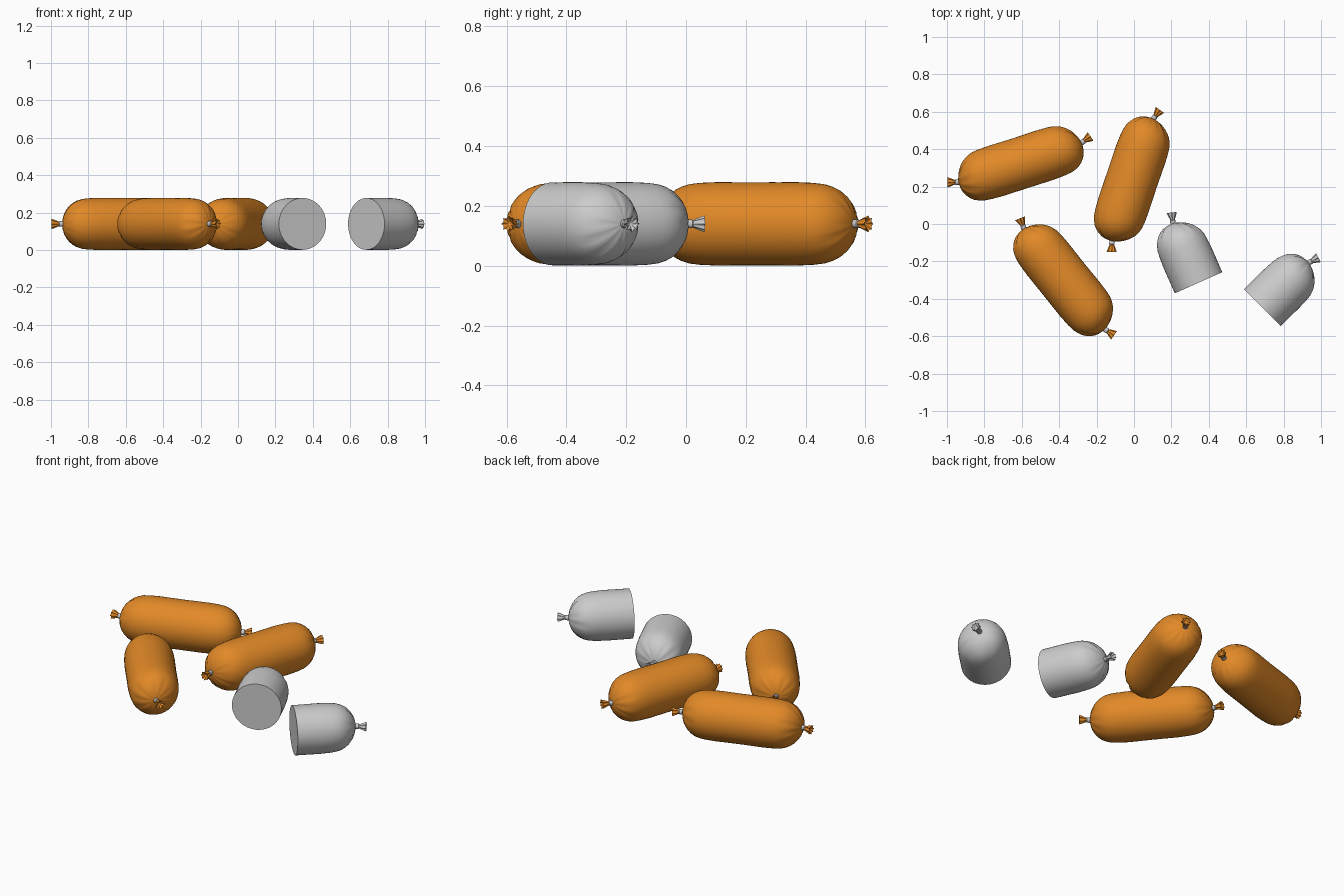
import bpy, bmesh, math, random
from mathutils import Matrix

if "Cube" in bpy.data.objects:
    bpy.data.objects.remove(bpy.data.objects["Cube"])

random.seed(4)
N = 48
H = 0.345        # half length of the casing
ZC = 0.14        # axis height
TILT = math.radians(17)

orange = bpy.data.materials.new("orange_casing")
orange.diffuse_color = (0.76, 0.25, 0.02, 1)
orange.use_nodes = True
orange.node_tree.nodes["Principled BSDF"].inputs["Base Color"].default_value = orange.diffuse_color


def skin(bm, rings, cap_start=False, cap_end=False):
    """Join rings of points with quads, optionally closing the ends."""
    vs = [[bm.verts.new(p) for p in ring] for ring in rings]
    n = len(vs[0])
    for a, b in zip(vs, vs[1:]):
        for i in range(n):
            j = (i + 1) % n
            bm.faces.new((a[i], a[j], b[j], b[i]))
    if cap_start:
        bm.faces.new(vs[0][::-1])
    if cap_end:
        bm.faces.new(vs[-1])


def finish(bm, name, matrix, mat):
    bmesh.ops.recalc_face_normals(bm, faces=bm.faces)
    me = bpy.data.meshes.new(name)
    bm.to_mesh(me)
    bm.free()
    ob = bpy.data.objects.new(name, me)
    bpy.context.collection.objects.link(ob)
    ob.matrix_world = matrix
    if mat:
        me.materials.append(mat)
    bpy.ops.object.select_all(action='DESELECT')
    ob.select_set(True)
    bpy.context.view_layer.objects.active = ob
    bpy.ops.object.shade_smooth_by_angle(angle=math.radians(40))
    return ob


# half profile of the casing: distance from middle, radius
PROFILE = [(0.14, 0.1395), (0.2, 0.137), (0.235, 0.133), (0.262, 0.125), (0.284, 0.114),
           (0.303, 0.099), (0.319, 0.081), (0.331, 0.061), (0.339, 0.04), (H, 0.012)]


def casing(name, matrix, half, mat):
    stations = [(0, 0.1385)] + PROFILE
    if not half:
        stations = [(-s, r) for s, r in PROFILE[::-1]] + stations
    # pinched creases of varied length that run into each knot
    starts = {e: {k: random.uniform(0.24, 0.32) for k in range(0, N, 4)} for e in (-1, 1)}
    rings = []
    for s, r in stations:
        e = 1 if s >= 0 else -1
        phi = e * 0.13 * (s / H) ** 2
        ring = []
        for k in range(N):
            rr = r
            st = starts[e].get(k)
            if st and abs(s) > st and r > 0.02:
                rr -= 0.006 * min(1, (abs(s) - st) / 0.03)
            a = 2 * math.pi * k / N
            y, z = rr * math.cos(a), rr * math.sin(a)
            ring.append((s - y * math.sin(phi), y * math.cos(phi) + 0.004 * (s / H) ** 2, z))
        rings.append(ring)
    bm = bmesh.new()
    skin(bm, rings, True, True)
    finish(bm, name + "_casing", matrix, mat)


def knot(name, matrix, mat):
    # metal clip around the neck
    n = 24
    bm = bmesh.new()
    skin(bm, [[(x, r * math.cos(2 * math.pi * k / n), r * math.sin(2 * math.pi * k / n))
               for k in range(n)]
              for x, r in ((-0.006, 0.011), (0, 0.0145), (0.018, 0.0145), (0.022, 0.011))],
         True, True)
    finish(bm, name + "_clip", matrix, None)
    # pleated flaring tail with a hollow end
    rings = []
    for x, r, w in ((0.012, 0.01, 0), (0.024, 0.0125, 0.1), (0.042, 0.0185, 0.18),
                    (0.06, 0.0235, 0.22), (0.05, 0.012, 0.2), (0.046, 0.003, 0)):
        ring = []
        for k in range(n):
            a = 2 * math.pi * k / n
            q = r * (1 + w * (math.cos(8 * a) - 0.2))
            ring.append((x, q * math.cos(a), q * math.sin(a)))
        rings.append(ring)
    bm = bmesh.new()
    skin(bm, rings, True, True)
    finish(bm, name + "_tail", matrix, mat)


def sausage(name, x, y, heading, half=False, bend=1, mat=None):
    m = Matrix.Translation((x, y, ZC)) @ Matrix.Rotation(math.radians(heading), 4, 'Z')
    if bend < 0:   # half turn about the long axis bends it the other way
        m = m @ Matrix.Rotation(math.pi, 4, 'X')
    casing(name, m, half, mat)
    for e in ((1,) if half else (1, -1)):
        turn = TILT if e > 0 else math.pi - TILT
        k = m @ Matrix.Translation((e * (H - 0.001), 0.004, 0)) @ Matrix.Rotation(turn, 4, 'Z')
        knot(f"{name}_{'front' if e > 0 else 'rear'}", k, mat)


# three whole sausages
sausage("sausage_left", -0.608, 0.325, 17.8, mat=orange)
sausage("sausage_middle", -0.011, 0.237, 251.3, mat=orange)
sausage("sausage_front", -0.375, -0.296, -51.2, mat=orange)
# two cut halves
sausage("half_sausage_inner", 0.345, -0.314, 114, half=True, bend=-1)
sausage("half_sausage_outer", 0.686, -0.447, 44.8, half=True, bend=-1)
